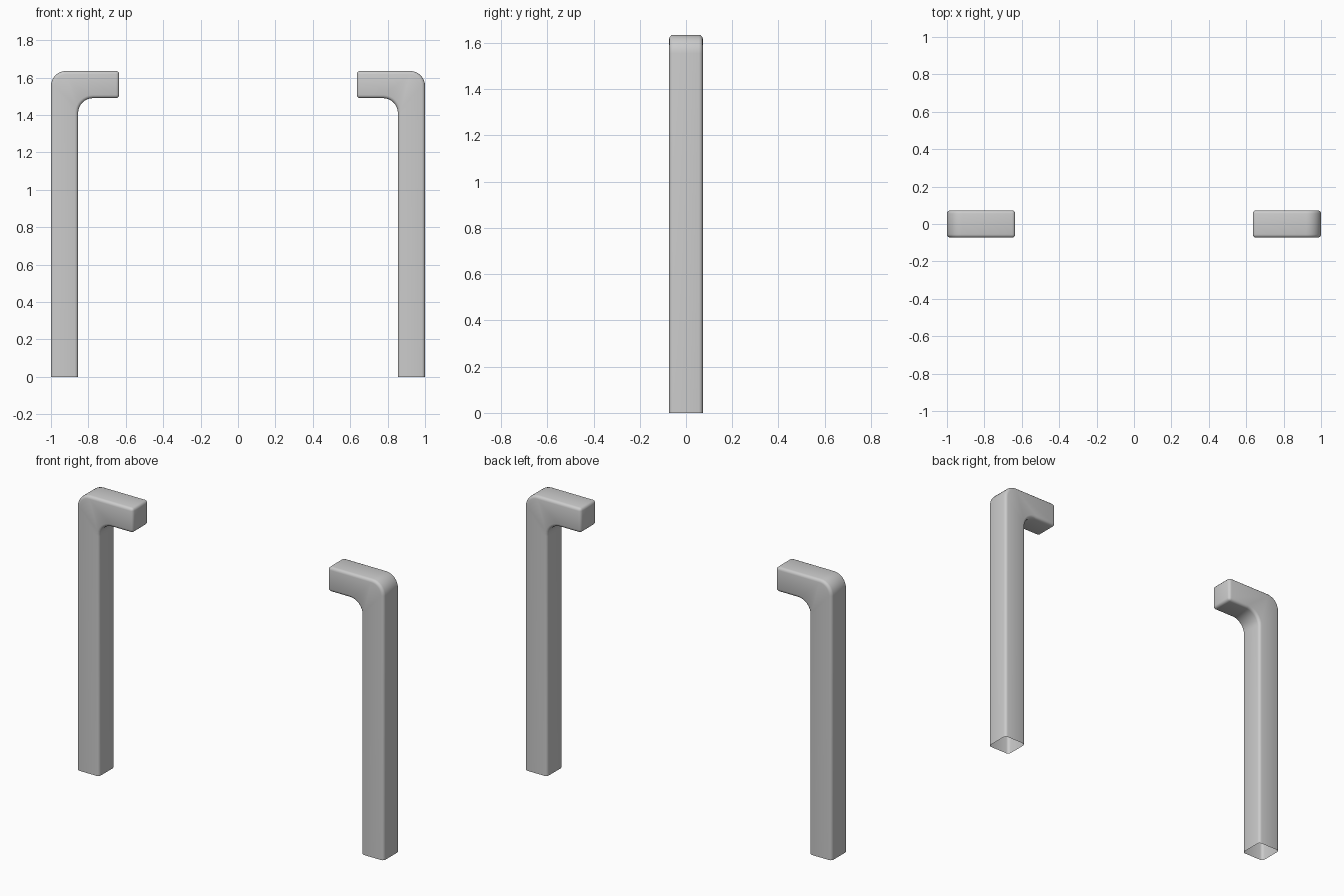
import bpy, bmesh
from math import sin, cos, pi, radians

if "Cube" in bpy.data.objects:
    bpy.data.objects.remove(bpy.data.objects["Cube"])

W, HALF_Y = 0.145, 0.0727     # bar thickness and half depth
TOP, ARM_END = 1.635, 0.635   # top height, inner end of the arm
R, EDGE, STEPS = 0.08, 0.017, 8


def arc(cx, cz, a0, a1):
    """Quarter-arc points in the xz plane."""
    return [(cx + R * cos(a0 + (a1 - a0) * i / STEPS),
             cz + R * sin(a0 + (a1 - a0) * i / STEPS)) for i in range(STEPS + 1)]


def make_post(name, side):
    # Hooked side profile, run past the floor so it can be trimmed open
    inner_x, under_z = 1 - W, TOP - W
    pts = [(1, -0.1)] + arc(1 - R, TOP - R, 0, pi / 2)
    pts += [(ARM_END, TOP), (ARM_END, under_z)]
    pts += arc(inner_x - R, under_z - R, pi / 2, 0) + [(inner_x, -0.1)]

    bm = bmesh.new()
    face = bm.faces.new([bm.verts.new((side * x, -HALF_Y, z)) for x, z in pts])
    ext = bmesh.ops.extrude_face_region(bm, geom=[face])
    verts = [v for v in ext["geom"] if isinstance(v, bmesh.types.BMVert)]
    bmesh.ops.translate(bm, vec=(0, 2 * HALF_Y, 0), verts=verts)
    bmesh.ops.recalc_face_normals(bm, faces=bm.faces)

    # Softened edges
    sharp = [e for e in bm.edges if e.calc_face_angle(0) > radians(40)]
    bmesh.ops.bevel(bm, geom=sharp, offset=EDGE, segments=3, profile=0.5,
                    affect='EDGES')
    bmesh.ops.recalc_face_normals(bm, faces=bm.faces)

    # Open foot at floor level
    bmesh.ops.bisect_plane(bm, geom=bm.verts[:] + bm.edges[:] + bm.faces[:],
                           plane_co=(0, 0, 0), plane_no=(0, 0, 1), clear_inner=True)

    mesh = bpy.data.meshes.new(name)
    bm.to_mesh(mesh)
    bm.free()
    obj = bpy.data.objects.new(name, mesh)
    bpy.context.collection.objects.link(obj)
    bpy.ops.object.select_all(action='DESELECT')
    obj.select_set(True)
    bpy.context.view_layer.objects.active = obj
    bpy.ops.object.shade_smooth_by_angle(angle=radians(35))


# Mirrored pair of hooked posts
make_post("left_post", -1)
make_post("right_post", 1)
